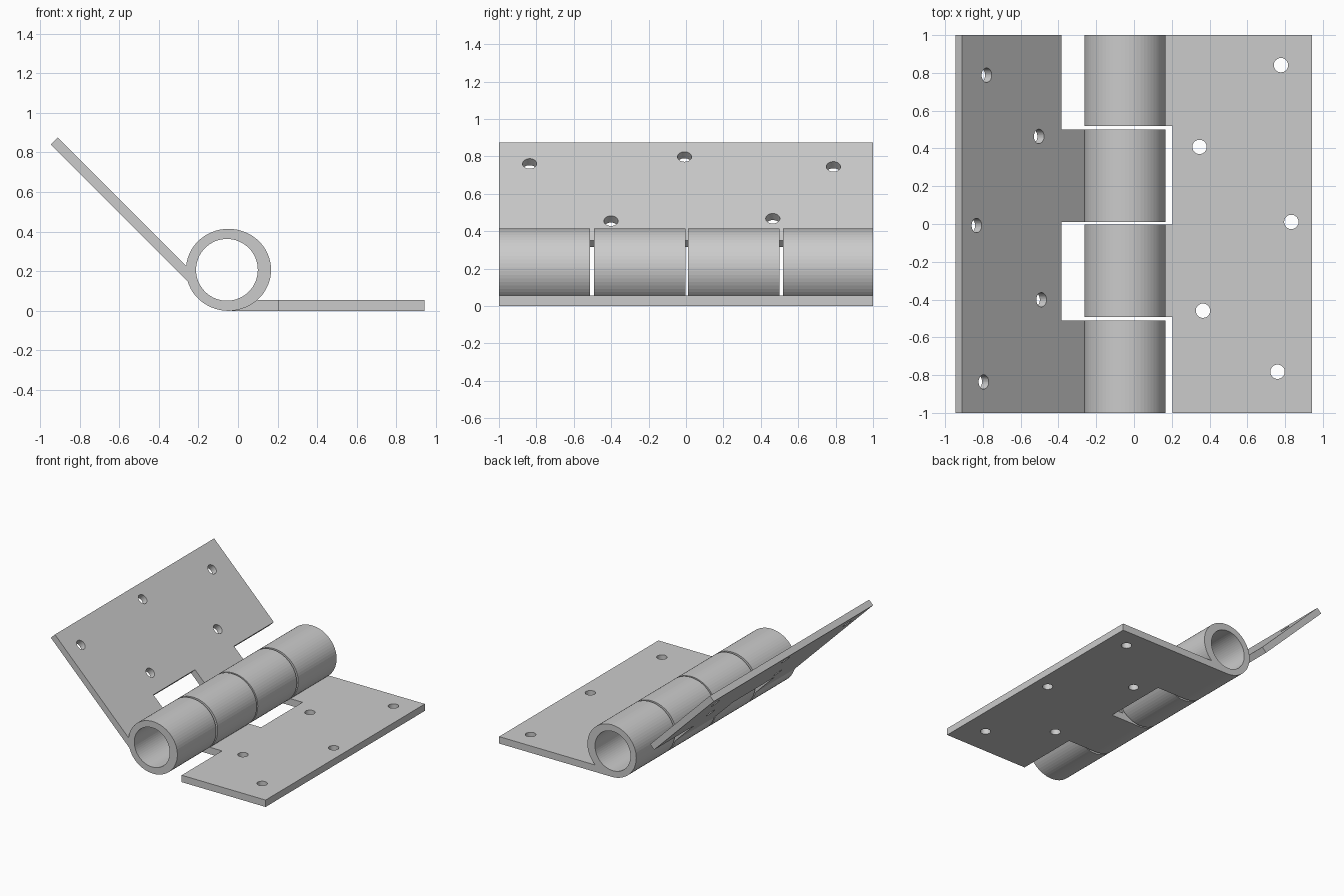
import bpy, bmesh
from math import cos, sin, pi, sqrt
from mathutils import Vector

if "Cube" in bpy.data.objects:
    bpy.data.objects.remove(bpy.data.objects["Cube"])

S = sqrt(0.5)


def prism(bm, lower, upper):
    """Closed solid between two matching point loops."""
    a = [bm.verts.new(p) for p in lower]
    b = [bm.verts.new(p) for p in upper]
    n = len(a)
    bm.faces.new(a)
    bm.faces.new(b[::-1])
    for i in range(n):
        j = (i + 1) % n
        bm.faces.new((a[i], a[j], b[j], b[i]))


def to_object(bm, name):
    bmesh.ops.recalc_face_normals(bm, faces=bm.faces)
    me = bpy.data.meshes.new(name)
    bm.to_mesh(me)
    bm.free()
    ob = bpy.data.objects.new(name, me)
    bpy.context.collection.objects.link(ob)
    return ob


def barrel(bm, cx, cz, rx, rz, y0, y1, n=64):
    ring = [(cx + rx * cos(2 * pi * i / n), cz + rz * sin(2 * pi * i / n)) for i in range(n)]
    prism(bm, [(x, y0, z) for x, z in ring], [(x, y1, z) for x, z in ring])


def combine(ob, other, operation):
    mod = ob.modifiers.new(operation, 'BOOLEAN')
    mod.operation, mod.solver, mod.object = operation, 'EXACT', other
    bpy.context.view_layer.objects.active = ob
    bpy.ops.object.modifier_apply(modifier=mod.name)
    bpy.data.objects.remove(other)


def leaf(name, origin, along, normal, thick, end, notch, tab, knuckles, holes):
    o, a, nrm = Vector(origin), Vector(along), Vector(normal)

    def place(u, y, w):
        return o + a * u + Vector((0, y, 0)) + nrm * w

    # plate outline: straight outer edge, tabs reaching into the knuckles
    pts = [(end, -1), (end, 1)]
    if knuckles[0][1] < 1:
        pts.append((notch, 1))
    for y0, y1 in knuckles:
        pts += [(notch, y1)] if y1 < 1 else []
        pts += [(tab, y1), (tab, y0)]
        pts += [(notch, y0)] if y0 > -1 else []
    if knuckles[-1][0] > -1:
        pts.append((notch, -1))
    pts = list(dict.fromkeys(pts))
    bm = bmesh.new()
    prism(bm, [place(u, y, -thick) for u, y in pts], [place(u, y, 0) for u, y in pts])
    plate = to_object(bm, name)

    # rolled knuckles
    bm = bmesh.new()
    for y0, y1 in knuckles:
        barrel(bm, -0.048, 0.207, 0.215, 0.207, y0, y1)
    combine(plate, to_object(bm, "knuckles"), 'UNION')

    # pin bore and screw holes
    bm = bmesh.new()
    barrel(bm, -0.056, 0.207, 0.156, 0.156, -1.1, 1.1)
    for u, y in holes:
        ring = [(u + 0.038 * cos(pi * i / 16), y + 0.038 * sin(pi * i / 16)) for i in range(32)]
        prism(bm, [place(p, q, -0.09) for p, q in ring], [place(p, q, 0.04) for p, q in ring])
    combine(plate, to_object(bm, "cutter"), 'DIFFERENCE')
    return plate


# flat leaf on the ground
leaf("flat_leaf", (0, 0, 0.055), (1, 0, 0), (0, 0, 1), 0.055, 0.943, 0.205, -0.03,
     [(0.518, 1), (-0.493, -0.003)],
     [(0.778, 0.841), (0.347, 0.408), (0.833, 0.011), (0.365, -0.459), (0.76, -0.782)])

# raised leaf at 45 degrees
left_holes = [(-0.78, 0.788), (-0.503, 0.464), (-0.833, -0.008), (-0.49, -0.401), (-0.796, -0.836)]
leaf("raised_leaf", (0, 0, -0.035), (-S, 0, S), (S, 0, S), 0.05, 0.91 / S, 0.385 / S, 0.2 / S,
     [(0.01, 0.50), (-1, -0.512)],
     [(-x / S, y) for x, y in left_holes])
